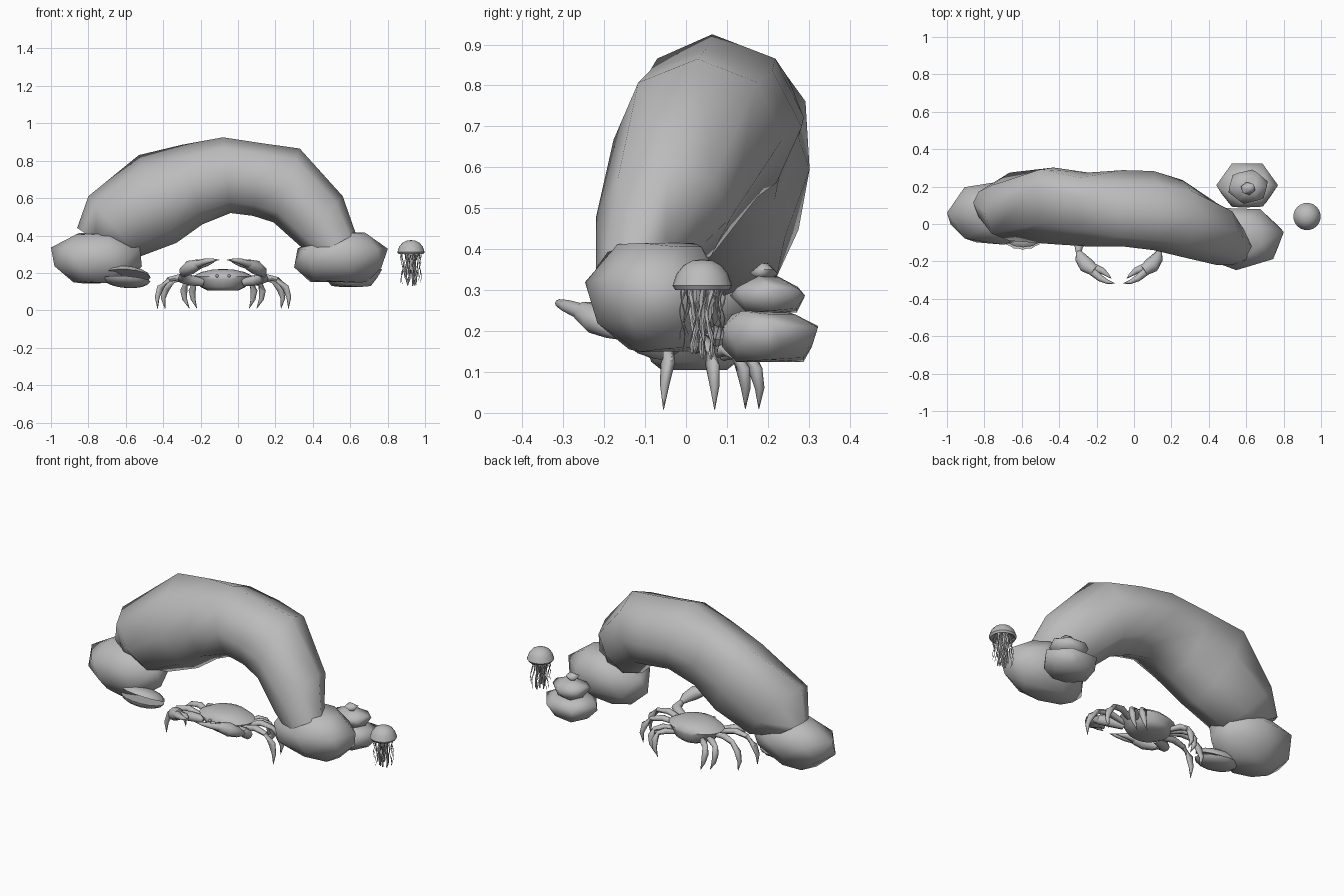
import bpy, bmesh, math, random
from mathutils import Vector, Matrix

random.seed(4)
cube = bpy.data.objects.get("Cube")
if cube:
    bpy.data.objects.remove(cube)

stone = bpy.data.materials.new("plain_grey")
stone.use_nodes = True
GREY = (0.5, 0.5, 0.5, 1)
stone.diffuse_color = GREY
stone.node_tree.nodes["Principled BSDF"].inputs["Base Color"].default_value = GREY


def finish(name, bm, sharp=50):
    bmesh.ops.recalc_face_normals(bm, faces=bm.faces)
    mesh = bpy.data.meshes.new(name)
    bm.to_mesh(mesh)
    bm.free()
    for p in mesh.polygons:
        p.use_smooth = True
    mesh.set_sharp_from_angle(angle=math.radians(sharp))
    mesh.materials.append(stone)
    ob = bpy.data.objects.new(name, mesh)
    bpy.context.collection.objects.link(ob)


def add_loft(bm, rings):
    """Skin a list of equal-length point rings and cap both ends."""
    rows = [[bm.verts.new(p) for p in ring] for ring in rings]
    n = len(rows[0])
    for a, b in zip(rows, rows[1:]):
        for i in range(n):
            j = (i + 1) % n
            bm.faces.new((a[i], a[j], b[j], b[i]))
    bm.faces.new(rows[0])
    bm.faces.new(rows[-1])


def add_tube(bm, path, radii, sides=8, flat=1.0):
    """Tapered limb; flat squeezes the cross-section along its second axis."""
    path = [Vector(p) for p in path]
    rings = []
    for i, (p, r) in enumerate(zip(path, radii)):
        d = (path[min(i + 1, len(path) - 1)] - path[max(i - 1, 0)]).normalized()
        ref = Vector((0, 0, 1)) if abs(d.z) < 0.8 else Vector((0, 1, 0))
        u = d.cross(ref).normalized()
        v = u.cross(d)
        rings.append([p + u * r * math.cos(t) + v * r * flat * math.sin(t)
                      for t in (math.tau * k / sides for k in range(sides))])
    add_loft(bm, rings)


def hull(name, levels, sides, phase=0.0, sharp=75):
    """Boulder from levels of (z, x min, x max, y min, y max)."""
    bm = bmesh.new()
    for k, (z, x0, x1, y0, y1) in enumerate(levels):
        for i in range(sides):
            t = math.tau * (i + phase + 0.3 * (k % 2)) / sides
            bm.verts.new(((x0 + x1) / 2 + (x1 - x0) / 2 * math.cos(t),
                          (y0 + y1) / 2 + (y1 - y0) / 2 * math.sin(t),
                          z + 0.006 * math.sin(2 * t + k)))
    res = bmesh.ops.convex_hull(bm, input=bm.verts)
    junk = {g for g in res["geom_interior"] if isinstance(g, bmesh.types.BMVert)}
    bmesh.ops.delete(bm, geom=list(junk), context="VERTS")
    finish(name, bm, sharp)


# Rock arch: sections as outer (x, z), inner (x, z), front y, back y, crest shift in y
sections = [
    ((-.86, .44), (-.66, .31), .0, .19, .02),
    ((-.80, .61), (-.53, .285), -.09, .275, -.03),
    ((-.53, .83), (-.33, .36), -.108, .302, .1),
    ((-.30, .885), (-.19, .46), -.12, .275, .06),
    ((-.08, .925), (-.04, .52), -.12, .288, -.02),
    ((.13, .893), (.08, .505), -.14, .283, -.02),
    ((.33, .865), (.19, .47), -.177, .235, .0),
    ((.56, .61), (.33, .345), -.22, .11, .01),
    ((.63, .41), (.42, .295), -.22, -.02, .0),
]
bm = bmesh.new()
add_loft(bm, [[((ox + ix) / 2 + (ox - ix) / 2 * math.cos(t),
                (y0 + y1) / 2 + (y1 - y0) / 2 * math.sin(t) + lean * max(0, math.cos(t)) ** 2,
                (oz + iz) / 2 + (oz - iz) / 2 * math.cos(t))
               for t in (math.tau * k / 8 for k in range(8))]
              for (ox, oz), (ix, iz), y0, y1, lean in sections])
finish("rock_arch", bm, 60)

# Boulders at the feet of the arch
hull("right_boulder", [(.15, -.88, -.62, -.06, .13), (.23, -.99, -.51, -.11, .19),
                       (.33, -1.0, -.50, -.115, .235), (.408, -.87, -.62, -.03, .16)], 7, .5)
hull("left_boulder", [(.155, .38, .70, -.14, .02), (.225, .30, .79, -.22, .08),
                      (.325, .31, .805, -.247, .10), (.41, .48, .69, -.17, .04)], 7, .2)

# Balanced pile of stones
hull("lower_stone", [(.13, .50, .71, .11, .30), (.165, .46, .75, .085, .31),
                     (.213, .44, .77, .075, .34), (.243, .50, .71, .11, .27)], 6)
hull("middle_stone", [(.25, .53, .69, .14, .28), (.29, .50, .72, .105, .293),
                      (.308, .51, .71, .115, .285), (.328, .57, .65, .165, .235)], 6)
hull("top_stone", [(.332, .585, .635, .17, .215), (.347, .57, .65, .155, .225),
                   (.362, .59, .63, .18, .205)], 6, .4)

# Clam: two ribbed valves hinged at the back, mouth raised
for name, side, tilt in (("clam_upper_valve", 1, -7), ("clam_lower_valve", -1, 5)):
    bm = bmesh.new()
    rings = []
    for scale, height in ((1, 0), (.93, .015), (.7, .03), (.4, .038), (.1, .041)):
        ring = []
        for k in range(32):
            t = math.tau * k / 32
            r = scale * (1 + .02 * (-1) ** k)
            ring.append((.125 * r * math.cos(t), .095 * r * math.sin(t), side * height))
        rings.append(ring)
    add_loft(bm, rings)
    hinge = Vector((0, .095, 0))
    turn = (Matrix.Translation((-.595, -.04, .172)) @ Matrix.Rotation(math.radians(4), 4, "Y")
            @ Matrix.Rotation(math.radians(-16), 4, "X")
            @ Matrix.Translation(hinge) @ Matrix.Rotation(math.radians(tilt), 4, "X")
            @ Matrix.Translation(-hinge))
    bmesh.ops.transform(bm, matrix=turn, verts=bm.verts)
    finish(name, bm, 40)

# Crab shell: wide flattened body with pointed flanks
CX = -.08
bm = bmesh.new()
rings = []
for z, w, front, back in ((.105, .08, -.06, .10), (.125, .12, -.085, .125), (.165, .15, -.10, .13),
                          (.18, .165, -.10, .13), (.205, .115, -.08, .105), (.217, .06, -.04, .06),
                          (.22, .02, -.01, .03)):
    rings.append([(CX + w * math.cos(t), (front + back) / 2 + (back - front) / 2 * math.sin(t), z)
                  for t in (math.tau * k / 20 for k in range(20))])
add_loft(bm, rings)
finish("crab_shell", bm)

# Crab limbs as (offset from the crab's centre line, y, z), mirrored
legs = [
    [(.12, -.03, .155), (.22, -.035, .18), (.29, -.04, .165), (.335, -.045, .12),
     (.352, -.052, .07), (.35, -.055, .008)],
    [(.12, .02, .155), (.20, .045, .175), (.265, .06, .16), (.305, .065, .115),
     (.32, .07, .065), (.31, .07, .008)],
    [(.11, .06, .145), (.16, .10, .155), (.20, .125, .14), (.21, .14, .105),
     (.205, .146, .06), (.18, .145, .01)],
    [(.09, .09, .14), (.125, .13, .15), (.155, .155, .14), (.165, .17, .105),
     (.16, .18, .06), (.14, .178, .01)],
]
arm = [(.11, -.05, .15), (.17, -.075, .16), (.218, -.11, .172), (.215, -.15, .19)]
hand = [(.215, -.15, .19), (.205, -.18, .208), (.175, -.22, .23), (.13, -.25, .247)]
fingers = [[(.145, -.25, .245), (.10, -.29, .26), (.06, -.31, .268), (.02, -.318, .27)],
           [(.135, -.235, .24), (.09, -.25, .25), (.065, -.27, .256), (.04, -.292, .264)]]
for word, s in (("left", 1), ("right", -1)):
    def place(path):
        return [(CX + s * x, y, z) for x, y, z in path]
    for n, leg in enumerate(legs):
        bm = bmesh.new()
        add_tube(bm, place(leg), (.014, .019, .015, .019, .013, .001), 8, .9)
        finish(f"crab_{word}_leg_{n + 1}", bm)
    bm = bmesh.new()
    add_tube(bm, place(arm), (.022, .028, .028, .016))
    add_tube(bm, place(hand), (.016, .032, .042, .03), 10, .9)
    for finger in fingers:
        add_tube(bm, place(finger), (.024, .018, .011, .001), 8, .9)
    finish(f"crab_{word}_claw", bm)
    bm = bmesh.new()
    add_tube(bm, place([(.03, -.08, .175), (.032, -.10, .183)]), (.006, .006))
    bmesh.ops.create_uvsphere(bm, u_segments=10, v_segments=6, radius=.008,
                              matrix=Matrix.Translation(place([(.032, -.103, .184)])[0]))
    finish(f"crab_{word}_eye", bm)

# Jellyfish bell: thin dome with a hollow underside
JX, JY = .925, .04
profile = [(.003, .375), (.025, .372), (.047, .36), (.063, .34), (.073, .311), (.066, .300),
           (.055, .306), (.035, .325), (.003, .335)]
bm = bmesh.new()
add_loft(bm, [[(JX + r * math.cos(t), JY + r * math.sin(t), z)
               for t in (math.tau * k / 24 for k in range(24))] for r, z in profile])
finish("jellyfish_bell", bm)

# Jellyfish tentacles: thin wavy outer strands and thicker frilled inner arms
for name, count, ring, low, high, thick in (("jellyfish_tentacles", 14, .05, .13, .2, .0025),
                                            ("jellyfish_arms", 6, .023, .115, .15, .011)):
    bm = bmesh.new()
    for k in range(count):
        t = math.tau * k / count
        end, swing = random.uniform(low, high), random.uniform(0, math.tau)
        path, radii = [], []
        for j in range(10):
            f = j / 9
            r = ring + .006 * math.sin(9 * f + swing)
            a = t + .15 * math.sin(7 * f + swing)
            path.append((JX + r * math.cos(a), JY + r * math.sin(a), .325 + (end - .325) * f))
            radii.append(thick * (1 - .6 * f) * (1 + .25 * (-1) ** j))
        add_tube(bm, path, radii, 6)
    finish(name, bm)
